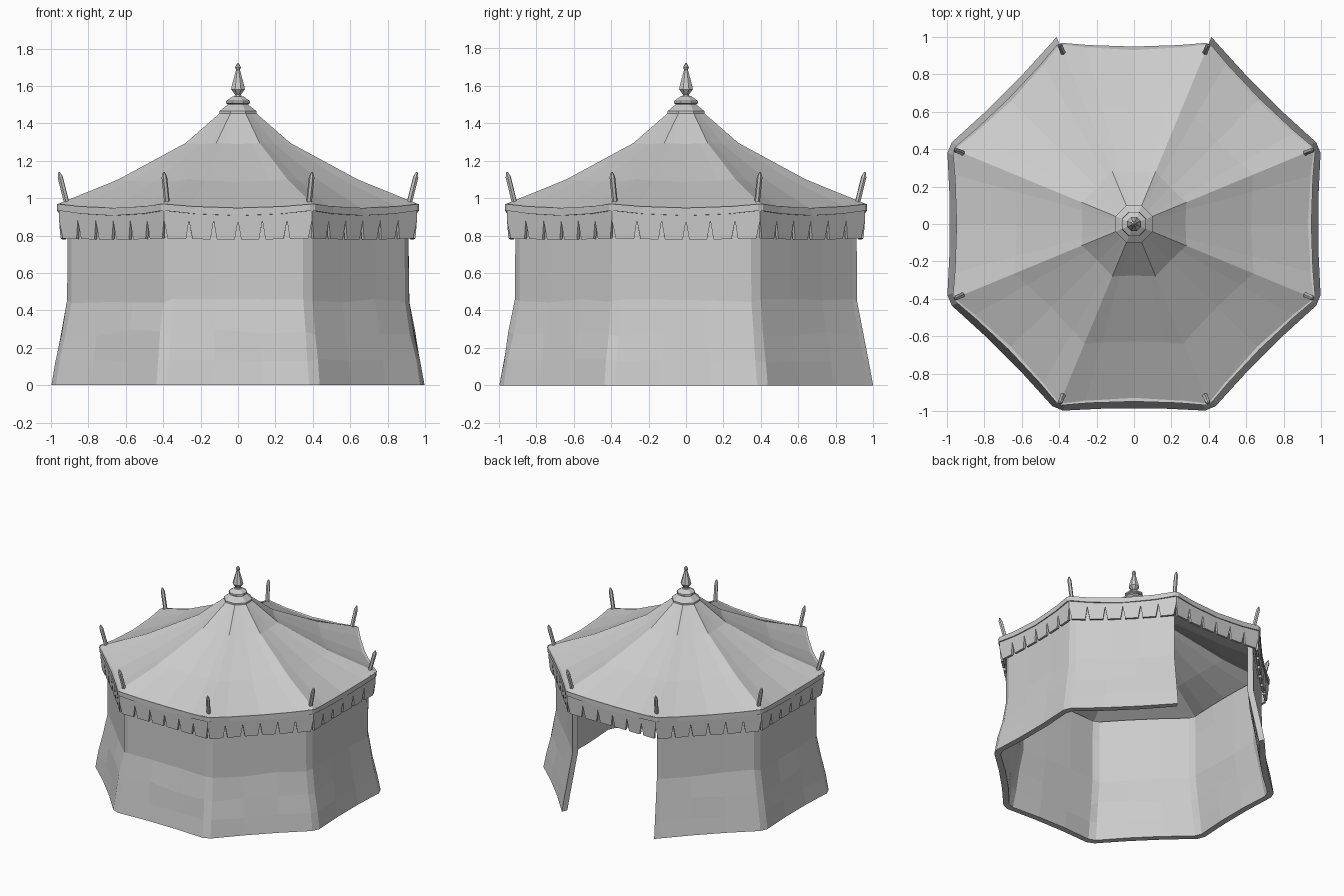
import bpy, bmesh, math, random
from mathutils import Vector

if "Cube" in bpy.data.objects:
    bpy.data.objects.remove(bpy.data.objects["Cube"])

random.seed(4)
mat = bpy.data.materials.new("plain canvas grey")
mat.diffuse_color = (0.6, 0.6, 0.6, 1)
mat.use_nodes = True
mat.node_tree.nodes["Principled BSDF"].inputs["Base Color"].default_value = mat.diffuse_color
C = math.cos(math.pi / 8)


def corner(k, a):
    """Octagon corner whose side distance from the centre is a."""
    t = math.radians(22.5 + 45 * k)
    return Vector((math.cos(t), math.sin(t), 0)) * (a / C)


def along(k, t, a, z, sag=0.0, drop=0.0):
    """Point on side k at fraction t, pulled in by sag and down by drop."""
    b = 4 * t * (1 - t)
    p = corner(k, a).lerp(corner(k + 1, a), t) * (1 - sag * b)
    p.z = z - drop * b
    return p


def make(name, bm, thick=0.0):
    bmesh.ops.remove_doubles(bm, verts=bm.verts, dist=0.0005)
    bmesh.ops.recalc_face_normals(bm, faces=bm.faces)
    me = bpy.data.meshes.new(name)
    bm.to_mesh(me)
    bm.free()
    me.materials.append(mat)
    ob = bpy.data.objects.new(name, me)
    bpy.context.collection.objects.link(ob)
    if thick:
        m = ob.modifiers.new("thickness", 'SOLIDIFY')
        m.thickness = thick
        m.offset = -1
        m.use_even_offset = True
    return ob


def grid(bm, rows, closed=False):
    """Skin rows of points with quads."""
    vs = [[bm.verts.new(p) for p in r] for r in rows]
    n = len(vs[0])
    for a, b in zip(vs, vs[1:]):
        for i in range(n if closed else n - 1):
            j = (i + 1) % n
            bm.faces.new((a[i], a[j], b[j], b[i]))


def ring(sides, fracs, *args):
    return [along(k, t, *args) for k in sides for t in fracs]


# Canvas walls: seven sides, the back side (+y, side 1) is the doorway
soft = (.04, .34, .66, .96)   # chamfered corners
bm = bmesh.new()
rows = []
for a, z, s, w in ((1.0, 0, .016, 0), (.976, .13, .012, .01), (.947, .28, .006, .02),
                   (.914, .45, .004, .012), (.912, .80, .004, 0), (.908, .95, .01, 0)):
    row = [along(2, 0, a, z)] + ring(range(2, 9), soft, a, z, s) + [along(8, 1, a, z)]
    for p in row[1:-1]:
        if w:
            p.z += random.uniform(-w, w)
            f = 1 + random.uniform(-w, w) * .3
            p.x, p.y = p.x * f, p.y * f
    rows.append(row)
grid(bm, rows)
# flat hem: even thickness, then bottom kept level on the ground
walls = make("canvas_walls", bm, 0)
bm = bmesh.new()
bm.from_mesh(walls.data)
outer = list(bm.faces)
rim = [e for e in bm.edges if e.is_boundary]
inner = {v: bm.verts.new(v.co - Vector((v.co.x, v.co.y, 0)).normalized() * .048)
         for v in list(bm.verts)}
for f in outer:
    bm.faces.new([inner[v] for v in reversed(f.verts)])
for e in rim:
    a, b = e.verts
    bm.faces.new((a, b, inner[b], inner[a]))
bmesh.ops.recalc_face_normals(bm, faces=bm.faces)
bm.to_mesh(walls.data)
bm.free()

# Sagging roof with raised ridges at the corners
fold = (0, .17, .5, .83)
bm = bmesh.new()
grid(bm, [ring(range(8), fold, a, z, s, d) for a, z, s, d in
          ((.96, .97, .028, .026), (.64, 1.10, .02, .012), (.28, 1.295, .015, .005),
           (.085, 1.465, 0, 0))], True)
make("roof", bm, 0.015)

# Eave rim
bm = bmesh.new()
prof = ((.93, .965, .024, .022), (.97, .97, .022, .022), (.968, .935, .02, .028),
        (.92, .93, .02, .028), (.93, .965, .024, .022))
grid(bm, [ring(range(8), (.02, .2, .5, .8, .98), *p) for p in prof], True)
make("eave_rim", bm)

# Valance with narrow notches
bm = bmesh.new()
N = 6
for k in range(8):
    for i in range(N):
        shape = ((0, .945, .957), (1, .945, .957), (1, .885, .957),
                 (.87, .785, .95), (.13, .785, .95), (0, .885, .957))
        bm.faces.new([bm.verts.new(along(k, (i + u) / N, a, z, .014, .02 if z > .9 else .006))
                      for u, z, a in shape])
make("valance", bm, 0.018)


def lathe(name, prof, sides):
    bm = bmesh.new()
    grid(bm, [[(r * math.cos(2 * math.pi * (i + .5) / sides),
                r * math.sin(2 * math.pi * (i + .5) / sides), z) for i in range(sides)]
              for r, z in prof], True)
    bmesh.ops.holes_fill(bm, edges=bm.edges)
    return make(name, bm)


# Stepped cap and spindle finial
lathe("roof_cap", ((.107, 1.45), (.107, 1.465), (.06, 1.50), (.06, 1.503), (.07, 1.508),
                   (.068, 1.52), (.03, 1.545)), 8)
lathe("finial", ((.022, 1.53), (.018, 1.555), (.04, 1.582), (.036, 1.60), (.016, 1.672),
                 (.011, 1.685), (.017, 1.70), (.004, 1.722)), 8)

# Corner pole tips leaning outward
for k in range(8):
    base, top = corner(k, .905), corner(k, .957)
    base.z, top.z = .93, 1.14
    ob = lathe("pole_tip", ((.015, 0), (.015, .19), (.005, .216)), 6)
    ob.location = base
    ob.rotation_mode = 'QUATERNION'
    ob.rotation_quaternion = (top - base).to_track_quat('Z', 'Y')
